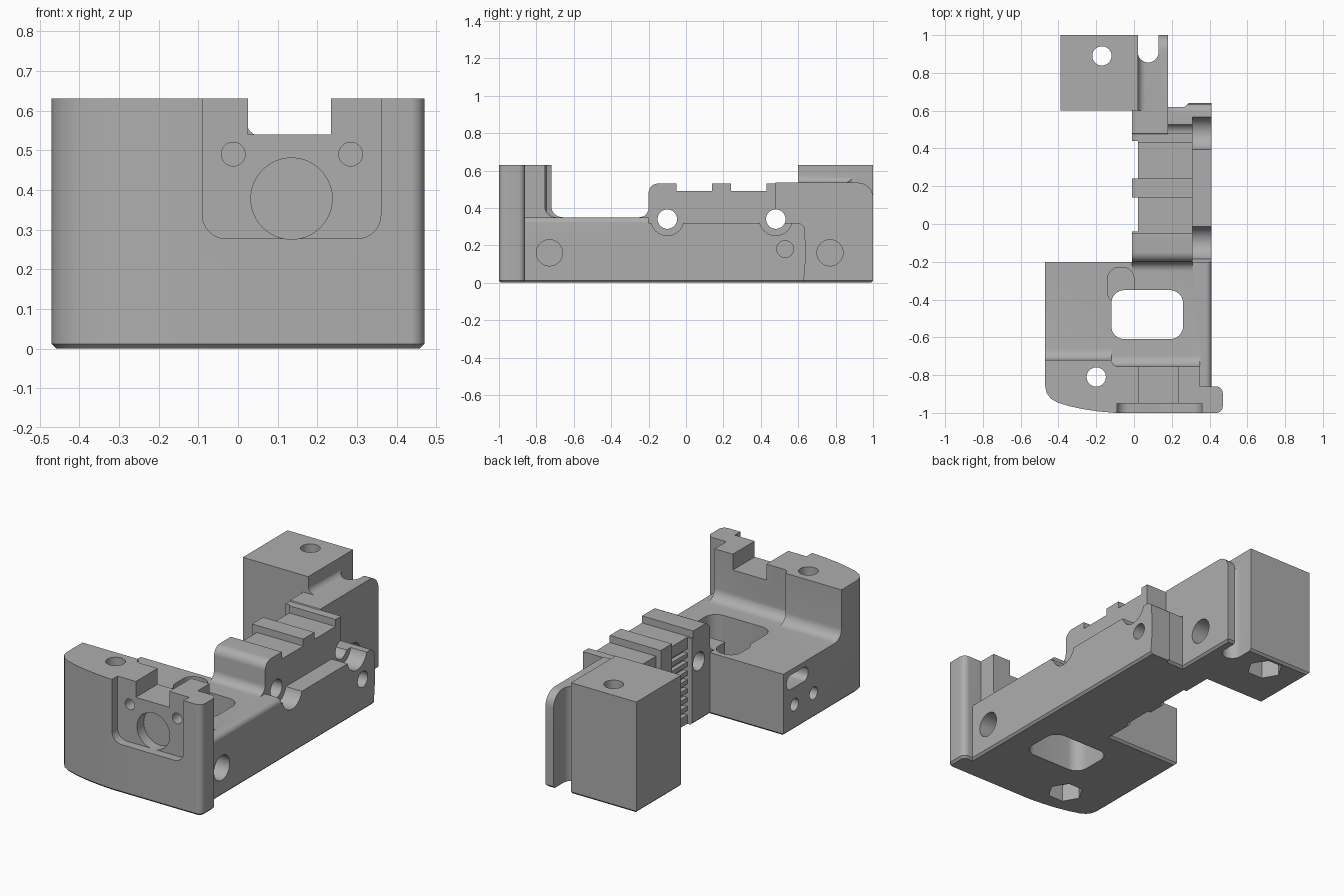
import bpy, bmesh, math

if "Cube" in bpy.data.objects:
    bpy.data.objects.remove(bpy.data.objects["Cube"])

grey = bpy.data.materials.new("mid grey")
grey.diffuse_color = (0.42, 0.42, 0.42, 1)
grey.use_nodes = True
grey.node_tree.nodes["Principled BSDF"].inputs["Base Color"].default_value = grey.diffuse_color


def arc(cx, cy, r, a0, a1, n=8):
    return [(cx + r * math.cos(math.radians(a0 + (a1 - a0) * i / n)),
             cy + r * math.sin(math.radians(a0 + (a1 - a0) * i / n))) for i in range(n + 1)]


def prism(name, pts, axis, a, b, chamfer=0):
    """Extrude a 2D profile along an axis from a to b."""
    place = {"x": lambda u, v, t: (t, u, v), "y": lambda u, v, t: (u, t, v),
             "z": lambda u, v, t: (u, v, t)}[axis]
    bm = bmesh.new()
    lo = [bm.verts.new(place(u, v, a)) for u, v in pts]
    hi = [bm.verts.new(place(u, v, b)) for u, v in pts]
    base = bm.faces.new(lo)
    bm.faces.new(hi[::-1])
    n = len(pts)
    for i in range(n):
        j = (i + 1) % n
        bm.faces.new((lo[i], hi[i], hi[j], lo[j]))
    bmesh.ops.recalc_face_normals(bm, faces=bm.faces[:])
    if chamfer:
        bmesh.ops.bevel(bm, geom=list(base.edges), offset=chamfer, segments=1,
                        affect="EDGES", profile=0.5)
    me = bpy.data.meshes.new(name)
    bm.to_mesh(me)
    bm.free()
    me.materials.append(grey)
    ob = bpy.data.objects.new(name, me)
    bpy.context.collection.objects.link(ob)
    return ob


def box(name, x0, x1, y0, y1, z0, z1):
    return prism(name, [(x0, y0), (x1, y0), (x1, y1), (x0, y1)], "z", z0, z1)


def rod(u, v, r, axis, a, b, n=32):
    return prism("hole", arc(u, v, r, 0, 360, n)[:-1], axis, a, b)


def rounded(x0, x1, y0, y1, r):
    return (arc(x1 - r, y1 - r, r, 0, 90) + arc(x0 + r, y1 - r, r, 90, 180)
            + arc(x0 + r, y0 + r, r, 180, 270) + arc(x1 - r, y0 + r, r, 270, 360))


def combine(part, op):
    mod = frame.modifiers.new("join", "BOOLEAN")
    mod.operation, mod.solver, mod.object = op, "EXACT", part
    dg = bpy.context.evaluated_depsgraph_get()
    me = bpy.data.meshes.new_from_object(frame.evaluated_get(dg))
    frame.modifiers.clear()
    frame.data = me
    bpy.data.objects.remove(part)


# Footprint of the whole bracket, with a chamfered lower edge
front_edge = ([(-0.47, -0.86), (-0.462, -0.895), (-0.44, -0.925), (-0.405, -0.945),
               (-0.34, -0.965), (-0.26, -0.982), (-0.18, -0.993), (-0.1, -1.0)]
              + arc(0.435, -0.965, 0.035, 270, 360) + arc(0.435, -0.895, 0.035, 0, 90))
footprint = ([(-0.47, -0.2)] + front_edge
             + [(0.41, -0.86), (0.41, 0.64), (0.29, 0.64), (0.27, 0.62), (0.18, 0.62),
                (0.18, 1), (0.02, 1), (-0.39, 1), (-0.39, 0.6), (-0.01, 0.6), (-0.01, -0.2)])
frame = prism("bracket_frame", footprint, "z", 0, 0.32, 0.012)

# Parts rising above the footprint
platform = ([(-0.47, 0.2), (0.41, 0.2)] + arc(0.38, 0.32, 0.03, 0, 90) + [(-0.47, 0.35)])
front_wall = ([(-0.47, -0.72)] + front_edge
              + [(0.35, -0.86), (0.35, -0.755), (-0.09, -0.755), (-0.11, -0.745), (-0.12, -0.72)])
spine = ([(-0.25, 0.2)] + arc(-0.25, 0.40, 0.05, 270, 360) + arc(-0.15, 0.48, 0.05, 180, 90)
         + [(-0.05, 0.53), (-0.05, 0.49), (0.14, 0.49), (0.14, 0.53), (0.24, 0.53),
            (0.24, 0.49), (0.43, 0.49), (0.43, 0.53), (0.48, 0.53), (0.48, 0.2)])
rail = [(0.45, 0.2), (1, 0.2)] + arc(0.92, 0.455, 0.08, 0, 90) + [(0.48, 0.535), (0.45, 0.49)]
rail_fillet = [(0.0, 0.5)] + [(0.06, 0.5)] + arc(0.06, 0.575, 0.04, 270, 180) + [(0.0, 0.575)]


def wall_fillet(y):
    return [(y - 0.02, 0.3), (y + 0.06, 0.3)] + arc(y + 0.06, 0.41, 0.06, 270, 180) + [(y - 0.02, 0.41)]


for part in (prism("platform", platform, "y", -0.86, -0.2),
             prism("front_wall", front_wall, "z", 0.2, 0.63),
             prism("wall_fillet", wall_fillet(-0.72), "x", -0.47, -0.12),
             prism("wall_fillet", wall_fillet(-0.755), "x", -0.121, 0.35),
             prism("spine", spine, "x", -0.01, 0.31),
             prism("rail", rail, "x", -0.01, 0.18),
             box("rear_block", -0.39, 0.02, 0.6, 1, 0.2, 0.63),
             prism("rail_fillet", rail_fillet, "y", 0.6, 0.92)):
    combine(part, "UNION")

# Front recess, top slot, bore and screw holes
recess = arc(-0.03, 0.337, 0.06, 180, 270) + arc(0.3, 0.337, 0.06, 270, 360) + [(0.36, 0.7), (-0.09, 0.7)]
cuts = [prism("recess", recess, "y", -1.1, -0.95),
        box("top_slot", 0.025, 0.235, -1.1, -0.7, 0.54, 0.7),
        rod(0.135, 0.378, 0.1025, "y", -1, -0.89, 48)]
cuts += [rod(x, 0.49, 0.03, "y", -1, -0.85) for x in (-0.012, 0.284)]

# Window through the platform, with the cable tunnel beside it
cuts += [prism("window", rounded(-0.12, 0.26, -0.61, -0.35, 0.07), "z", -0.1, 0.36),
         prism("cable_pocket", rounded(-0.14, 0.0, -0.42, -0.23, 0.06), "z", 0.2, 0.345 + 0.05),
         prism("cable_tunnel", rounded(-0.42, -0.23, 0.24, 0.32, 0.035), "x", -0.6, -0.05)]
cuts += [rod(y, 0.14, 0.035, "x", -0.6, -0.3) for y in (-0.3, -0.47)]

# Cross holes with wide counterbores over the side ledge
for y in (-0.1, 0.48):
    cuts += [rod(y, 0.34, 0.052, "x", -0.2, 0.6), rod(y, 0.34, 0.088, "x", 0.31, 0.6)]
cuts += [rod(-0.73, 0.16, 0.07, "x", 0.1, 0.6), rod(0.53, 0.18, 0.045, "x", 0.2, 0.6),
         rod(0.77, 0.16, 0.07, "x", 0.0, 0.25)]

# Vertical bolt holes with hexagonal nut pockets below
for x, y in ((-0.2, -0.81), (-0.17, 0.89)):
    cuts += [rod(x, y, 0.051, "z", -0.1, 0.7), rod(x, y, 0.095, "z", -0.1, 0.1, 6)]

# Rear channel, and rounded end of the side ledge
cuts += [prism("rear_channel", [(0.13, 1.1), (0.02, 1.1)] + arc(0.075, 0.91, 0.055, 180, 360, 16), "z", -0.1, 0.7)]
cuts += [prism("ledge_end", [(0.6, 0.4)] + [(0.6, 0.325)] + arc(0.595, 0.28, 0.04, 90, 0)
               + [(0.642, 0.15), (0.62, -0.1), (0.7, -0.1), (0.7, 0.4)], "x", 0.185, 0.5)]

# Recessed bays with horizontal gripping ribs on the spine's left side
for y0, y1 in ((-0.04, 0.14), (0.24, 0.44)):
    cuts.append(box("bay", -0.1, 0.02, y0, y1, -0.1, 0.7))
    cuts += [box("rib_gap", -0.05, 0.045, y0, y1, 0.05 + 0.05 * i, 0.075 + 0.05 * i) for i in range(8)]

for cutter in cuts:
    combine(cutter, "DIFFERENCE")

# Smooth curved surfaces, crisp edges
bpy.context.view_layer.objects.active = frame
frame.select_set(True)
bpy.ops.object.shade_smooth_by_angle(angle=math.radians(30))
